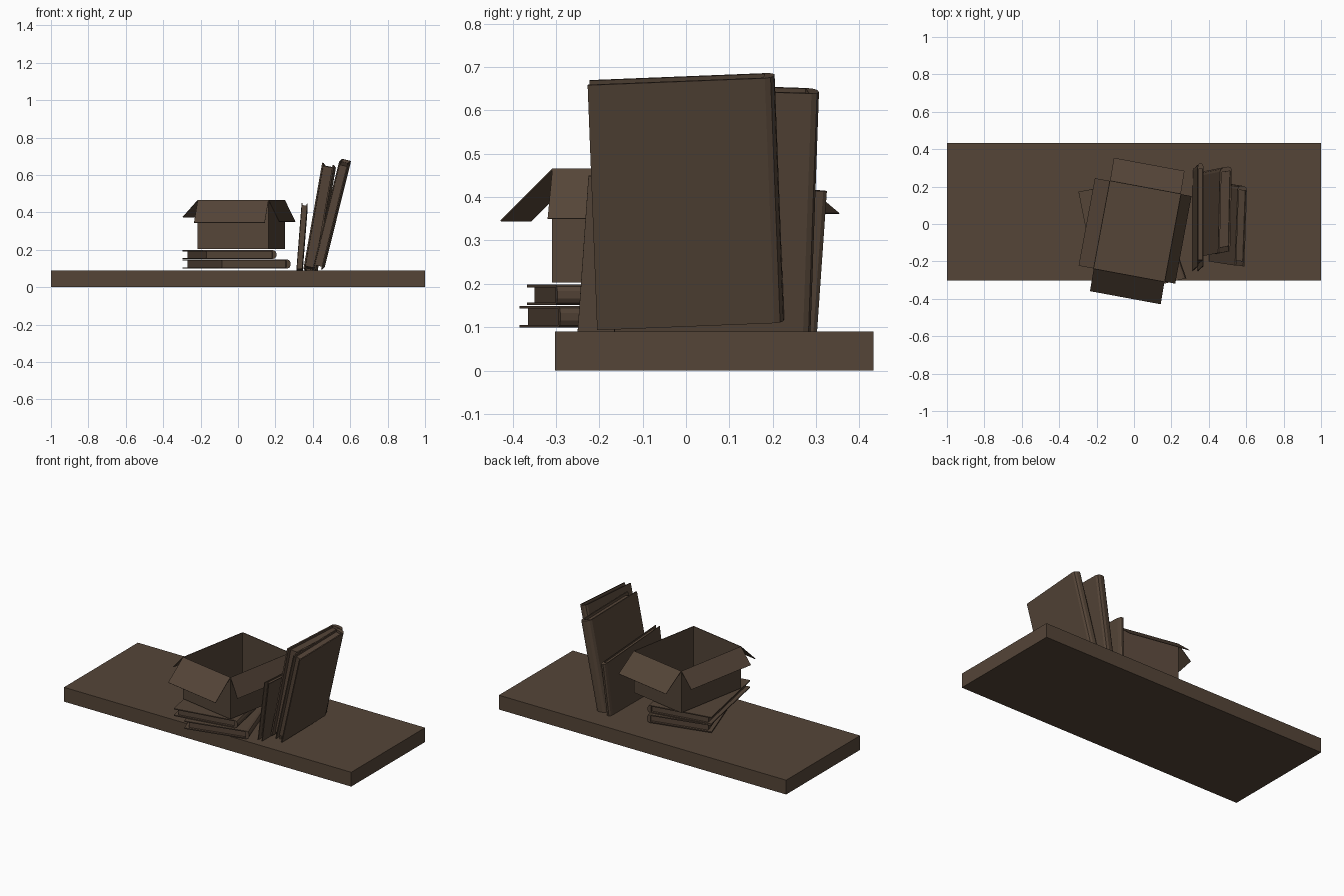
import bpy, bmesh
from mathutils import Vector

if "Cube" in bpy.data.objects:
    bpy.data.objects.remove(bpy.data.objects["Cube"])

wood = bpy.data.materials.new("dark brown")
wood.diffuse_color = (0.090, 0.059, 0.039, 1)
wood.use_nodes = True
wood.node_tree.nodes["Principled BSDF"].inputs["Base Color"].default_value = wood.diffuse_color


def finish(name, bm):
    bmesh.ops.recalc_face_normals(bm, faces=bm.faces)
    mesh = bpy.data.meshes.new(name)
    bm.to_mesh(mesh)
    bm.free()
    mesh.materials.append(wood)
    ob = bpy.data.objects.new(name, mesh)
    bpy.context.collection.objects.link(ob)
    return ob


def prism(bm, profile, h0, h1, place):
    """Extrude a (width, thickness) profile along the book height."""
    n = len(profile)
    low = [bm.verts.new(place(a, h0, b)) for a, b in profile]
    top = [bm.verts.new(place(a, h1, b)) for a, b in profile]
    bm.faces.new(low)
    bm.faces.new(top)
    for i in range(n):
        j = (i + 1) % n
        bm.faces.new((low[i], low[j], top[j], top[i]))


def book(name, origin, width, height, thick):
    """Width runs from the open page edge to the rounded spine."""
    o, w, h, t = map(Vector, (origin, width, height, thick))

    def place(a, b, c):
        return o + w * a + h * b + t * c

    # C-shaped cover with rounded spine
    cover = [(0, 0), (.955, 0), (.985, .1), (1, .32), (1, .68), (.985, .9), (.955, 1),
             (0, 1), (0, .87), (.945, .87), (.945, .13), (0, .13)]
    bm = bmesh.new()
    prism(bm, cover, 0, 1, place)
    finish(name + "_cover", bm)
    # page block set back from the cover edges
    bm = bmesh.new()
    prism(bm, [(.06, .13), (.945, .13), (.945, .87), (.06, .87)], .025, .975, place)
    finish(name + "_pages", bm)


# shelf board
bm = bmesh.new()
bmesh.ops.create_cube(bm, size=1)
for v in bm.verts:
    v.co = Vector((v.co.x * 2, v.co.y * 0.735 + 0.065, v.co.z * 0.09 + 0.045))
finish("shelf_board", bm)

# lying books
book("lower_flat_book", (-.105, -.384, .099), (.385, .094, 0), (-.192, .553, 0), (0, 0, .050))
book("upper_flat_book", (-.190, -.367, .151), (.395, .070, 0), (-.107, .540, 0), (0, 0, .047))

# leaning books
book("small_leaning_book", (.312, -.25, .092), (0, .55, -.035), (.028, .025, .358), (.032, 0, -.002))
book("middle_leaning_book", (.350, -.175, .101), (.010, .455, -.015), (.100, .020, .565), (.064, .010, -.013))
book("large_leaning_book", (.400, -.200, .105), (.015, .428, .017), (.140, -.022, .565), (.050, -.005, -.012))

# open carton: floor, four walls and four folded-out flaps
corners = [(-.215, -.238), (.163, -.308), (.250, .160), (-.128, .230)]
flap_tips = [(-.020, -.120, .345), (.056, -.011, .350), (.020, .123, .362), (-.080, .015, .375)]
bm = bmesh.new()
low = [bm.verts.new((x, y, .204)) for x, y in corners]
rim = [bm.verts.new((x, y, .465)) for x, y in corners]
bm.faces.new(low)
for i in range(4):
    j = (i + 1) % 4
    bm.faces.new((low[i], low[j], rim[j], rim[i]))
finish("carton_body", bm)
for i, side in enumerate(("front", "right", "back", "left")):
    a, b = corners[i], corners[(i + 1) % 4]
    dx, dy, z = flap_tips[i]
    bm = bmesh.new()
    pts = [(*a, .465), (*b, .465), (b[0] + dx, b[1] + dy, z), (a[0] + dx, a[1] + dy, z)]
    bm.faces.new([bm.verts.new(p) for p in pts])
    finish("carton_flap_" + side, bm)

# thin card thickness
for ob in bpy.data.objects:
    if ob.name.startswith("carton"):
        m = ob.modifiers.new("card", "SOLIDIFY")
        m.thickness = 0.003
        m.offset = 0
